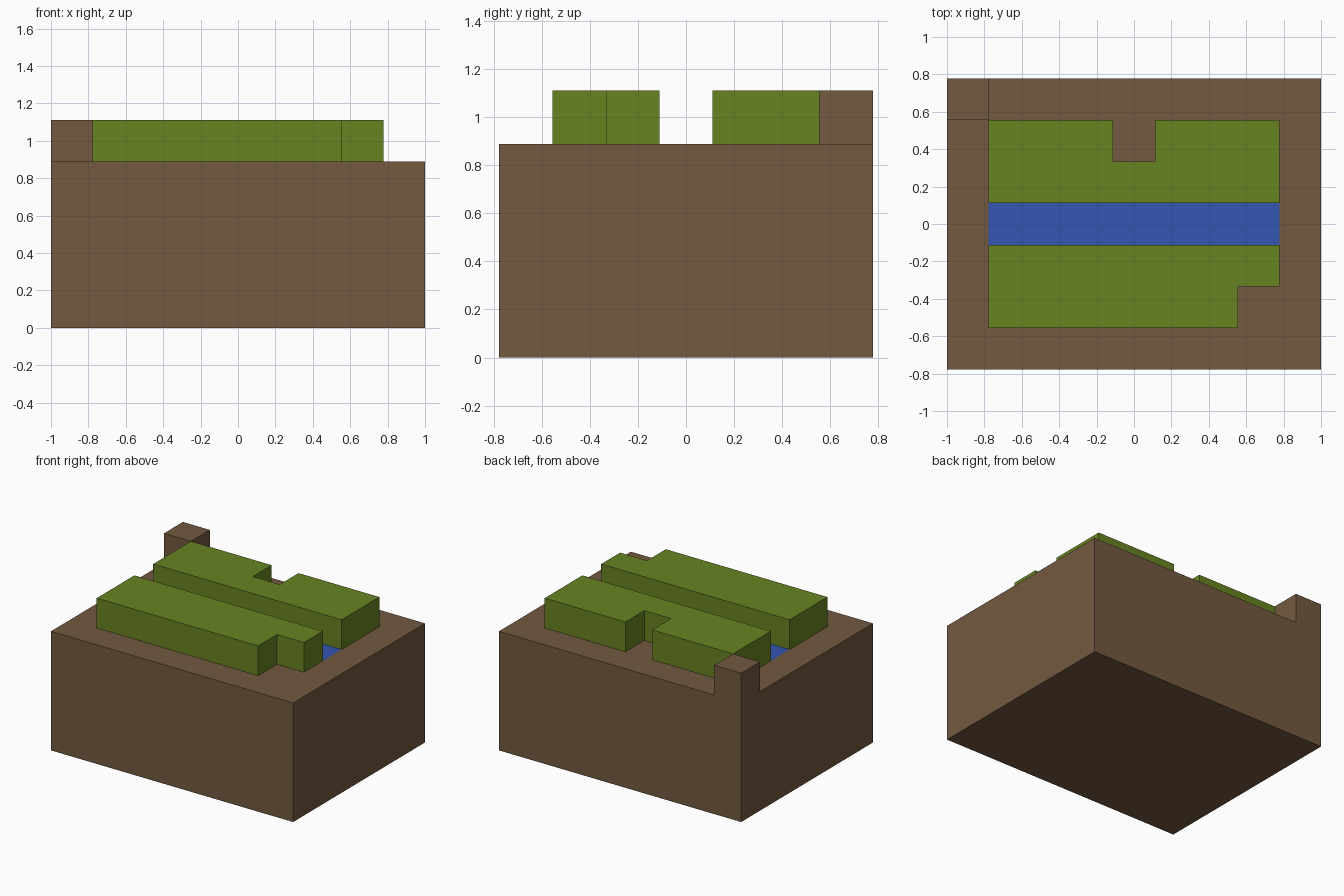
import bpy, bmesh
from mathutils import Vector

CELL = 2 / 9            # everything sits on a 9 x 7 cell plan
GROUND = 4 * CELL       # height of the ground surface

if "Cube" in bpy.data.objects:
    bpy.data.objects.remove(bpy.data.objects["Cube"], do_unlink=True)


def material(name, srgb):
    linear = [((c + 0.055) / 1.055) ** 2.4 for c in srgb] + [1.0]
    mat = bpy.data.materials.new(name)
    mat.use_nodes = True
    mat.diffuse_color = linear
    mat.node_tree.nodes["Principled BSDF"].inputs["Base Color"].default_value = linear
    return mat


EARTH = material("earth brown", (0.45, 0.35, 0.25))
GRASS = material("grass green", (0.405, 0.515, 0.13))
WATER = material("water blue", (0.2, 0.335, 0.7))


def plan(x, y, z=0.0):
    """Cell coordinates to model coordinates."""
    return Vector((x * CELL - 1, (y - 3.5) * CELL, z))


def slab(name, outline, bottom, top, *mats, paint=None):
    """Extrude a counter-clockwise cell outline into a solid."""
    bm = bmesh.new()
    base = bm.faces.new([bm.verts.new(plan(x, y, bottom)) for x, y in outline])
    grown = bmesh.ops.extrude_face_region(bm, geom=[base], use_keep_orig=True)["geom"]
    for v in grown:
        if isinstance(v, bmesh.types.BMVert):
            v.co.z = top
    bmesh.ops.recalc_face_normals(bm, faces=bm.faces)
    if paint:
        paint(bm)
    mesh = bpy.data.meshes.new(name)
    bm.to_mesh(mesh)
    bm.free()
    for mat in mats:
        mesh.materials.append(mat)
    obj = bpy.data.objects.new(name, mesh)
    bpy.context.collection.objects.link(obj)
    return obj


def rect(x0, y0, x1, y1):
    return [(x0, y0), (x1, y0), (x1, y1), (x0, y1)]


def cut_stream(bm):
    """Split the top face along the stream edges and colour the strip."""
    a, b = plan(1, 3), plan(8, 4)
    for point, normal in ((a, (0, 1, 0)), (b, (0, 1, 0)), (a, (1, 0, 0)), (b, (1, 0, 0))):
        tops = [f for f in bm.faces if f.normal.z > 0.5]
        geom = set(tops)
        for f in tops:
            geom.update(f.edges, f.verts)
        bmesh.ops.bisect_plane(bm, geom=list(geom), plane_co=point, plane_no=normal)
        bm.normal_update()
    for f in bm.faces:
        c = f.calc_center_median()
        if f.normal.z > 0.5 and a.x < c.x < b.x and a.y < c.y < b.y:
            f.material_index = 1


# Ground block with the stream set flush in its top
slab("ground_block", rect(0, 0, 9, 7), 0, GROUND, EARTH, WATER, paint=cut_stream)

# Raised grass banks on both sides of the stream
slab("front_grass_bank", [(1, 1), (7, 1), (7, 2), (8, 2), (8, 3), (1, 3)],
     GROUND, GROUND + CELL, GRASS)
slab("back_grass_bank", [(1, 4), (8, 4), (8, 6), (5, 6), (5, 5), (4, 5), (4, 6), (1, 6)],
     GROUND, GROUND + CELL, GRASS)

# Earth post on the back right corner
slab("corner_post", rect(0, 6, 1, 7), GROUND, GROUND + CELL, EARTH)
